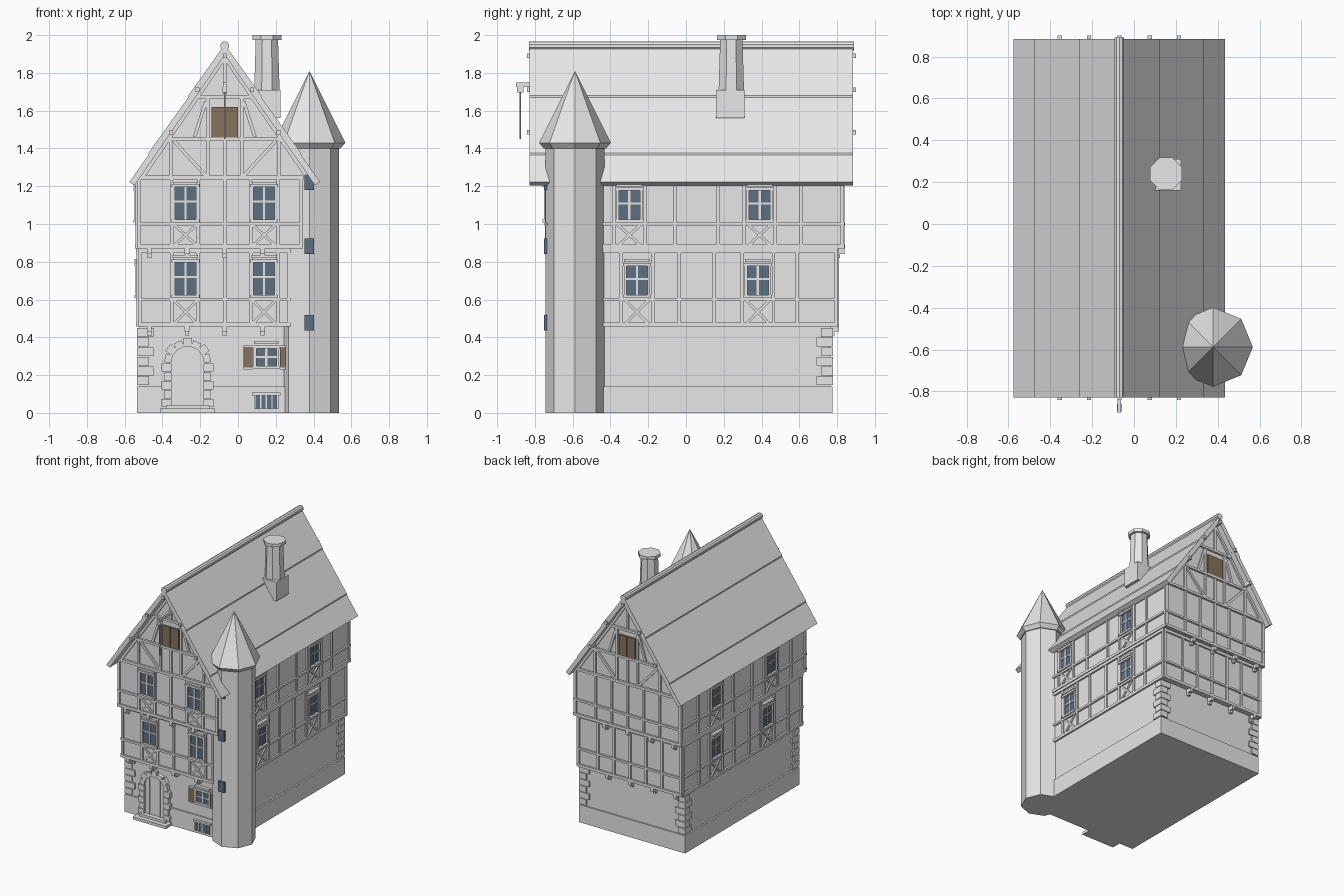
import bpy, bmesh, math
from mathutils import Matrix, Vector

if "Cube" in bpy.data.objects:
    bpy.data.objects.remove(bpy.data.objects["Cube"], do_unlink=True)


def material(name, rgb):
    m = bpy.data.materials.new(name)
    m.use_nodes = True
    m.diffuse_color = (*rgb, 1)
    m.node_tree.nodes["Principled BSDF"].inputs["Base Color"].default_value = (*rgb, 1)
    return m


GREY = material("pale grey", (.8, .8, .8))
GLASS = material("blue grey glass", (.11, .16, .22))
BROWN = material("brown wood", (.24, .17, .11))
parts = {}


def part(name, mat=GREY):
    """Mesh that collects all pieces of one named part."""
    return parts.setdefault(name, (bmesh.new(), mat))[0]


def box(bm, lo, hi, M=Matrix()):
    lo, hi = Vector(lo), Vector(hi)
    bmesh.ops.create_cube(bm, size=1, matrix=M @ Matrix.Translation((lo + hi) / 2) @ Matrix.Diagonal((*(hi - lo), 1)))


def bar(bm, M, p, q, width=.018, depth=.012):
    """Flat beam from p to q on a wall plane."""
    p, q = Vector(p), Vector(q)
    d, mid = q - p, (p + q) / 2
    bmesh.ops.create_cube(bm, size=1, matrix=M @ Matrix.Translation((*mid, depth / 2))
                          @ Matrix.Rotation(math.atan2(d.y, d.x), 4, 'Z')
                          @ Matrix.Diagonal((d.length, width, depth, 1)))


def prism(bm, outline, w0, w1, M):
    """Outline extruded along the plane's normal."""
    face = bm.faces.new([bm.verts.new(M @ Vector((u, v, w0))) for u, v in outline])
    verts = [e for e in bmesh.ops.extrude_face_region(bm, geom=[face])["geom"] if isinstance(e, bmesh.types.BMVert)]
    bmesh.ops.translate(bm, verts=verts, vec=M.to_3x3() @ Vector((0, 0, w1 - w0)))


def cone(bm, x, y, z0, z1, r0, r1, sides=8, turn=0):
    bmesh.ops.create_cone(bm, cap_ends=True, segments=sides, radius1=r0, radius2=r1, depth=z1 - z0,
                          matrix=Matrix.Translation((x, y, (z0 + z1) / 2)) @ Matrix.Rotation(turn, 4, 'Z'))


def plane(side, offset):
    """Wall plane: u runs right, v up, w outward."""
    turn = {"front": 0, "right": 90, "rear": 180, "left": 270}[side]
    R = Matrix.Rotation(math.radians(turn), 4, 'Z')
    return Matrix.Translation(R @ Vector((0, -offset, 0))) @ R @ Matrix.Rotation(math.pi / 2, 4, 'X')


def window(M, u, v0, v1, width=.125, transom=.55):
    a, b, t = u - width / 2, u + width / 2, v0 + (v1 - v0) * transom
    box(part("window_glass", GLASS), (a, v0, 0), (b, v1, .006), M)
    fr = part("window_frames")
    for x in (a, b):
        bar(fr, M, (x, v0), (x, v1), .014, .018)
    for z, extra in ((v0, .012), (v1, .012), (v1 + .022, .005)):
        bar(fr, M, (a - extra, z), (b + extra, z), .016, .024)
    bar(fr, M, (u, v0), (u, v1), .012, .012)
    bar(fr, M, (a, t), (b, t), .01, .012)


def framing(M, u0, u1, sill, rail, top, posts, windows, height):
    """Timber frame of one storey, with crossed braces under each window."""
    bm = part("timber_frame")
    for z, wid in ((sill, .022), (rail, .016), (top, .022)):
        bar(bm, M, (u0, z), (u1, z), wid, .014)
    for u in [u0 + .01, u1 - .01] + posts:
        if u0 < u < u1:
            bar(bm, M, (u, sill), (u, top))
    for u in windows:
        window(M, u, rail + .015, rail + .015 + height)
        for s in (-1, 1):
            bar(bm, M, (u - s * .065, sill), (u + s * .065, rail), .014, .01)


CX = -.07                                   # ridge line
# Storeys: half width, front, back, bottom, top
STOREYS = {"plinth": (.465, -.655, .775, 0, .14), "stone_ground_floor": (.452, -.645, .765, 0, .46),
           "first_floor": (.455, -.70, .797, .46, .88)}
for name, (h, y0, y1, z0, z1) in STOREYS.items():
    box(part(name), (CX - h, y0, z0), (CX + h, y1, z1))
H3, F3, B3 = .46, -.735, .828
prism(part("upper_floor_and_gables"), [(CX - H3, .87), (CX + H3, .87), (CX + H3, 1.23), (CX, 1.9), (CX - H3, 1.23)],
      -B3, -F3, plane("front", 0))

# Timber framing on all four sides
offsets = (-.28, -.14, 0, .14, .28)
for side, s in (("front", 1), ("rear", -1)):
    low, high = (plane(side, .70), plane(side, -F3)) if s > 0 else (plane(side, .797), plane(side, B3))
    c = CX * s
    posts = [c + o for o in offsets]
    wins = [c - .208, c + .208] if s > 0 else []
    ends = (.28, .345) if s > 0 else (c + .46, c + .465)
    framing(low, c - .46, ends[0], .468, .6, .858, posts, wins, .19)
    framing(high, c - .465, ends[1], .882, 1.0, 1.245, posts, wins, .19)
    # Gable timbers
    bm = part("gable_timbers")
    for z, w in ((1.245, .42), (1.45, .29), (1.67, .15)):
        bar(bm, high, (c - w, z), (c + w, z), .018, .016)
    for z0, z1 in ((1.245, 1.45), (1.67, 1.87)):
        bar(bm, high, (c, z0), (c, z1))
    for k in (-1, 1):
        bar(bm, high, (c + k * .09, 1.245), (c + k * .09, 1.67))
        bar(bm, high, (c + k * .285, 1.245), (c + k * .285, 1.47))
        bar(bm, high, (c + k * .27, 1.44), (c + k * .1, 1.255))
        bar(bm, high, (c + k * .16, 1.46), (c + k * .1, 1.65))
        bar(bm, high, (c + k * .44, 1.245), (c, 1.885), .022)
        box(part("loft_shutters", BROWN), (c + k * .036 - .034, 1.455, 0), (c + k * .036 + .034, 1.62, .012), high)
    # Jetty brackets
    for o in (-.4, -.2, 0, .2):
        for M, z in ((low, .46), (high, .87)):
            u = c + o * s
            box(part("jetty_brackets"), (u - .013, z - .03, -.06), (u + .013, z, .012), M)
            box(part("jetty_brackets"), (u - .011, z - .05, -.06), (u + .011, z - .03, -.012), M)

for side, s in (("right", 1), ("left", -1)):
    for h, y0, y1, z, wins, extra in ((.455, -.70, .805, (.468, .6, .858), (-.26, .38), (-.52, -.035, .15, .59)),
                                      (.46, -.735, .838, (.882, 1.0, 1.22), (-.3, .39), (-.55, -.06, .17, .61))):
        M = plane(side, h + CX * s)
        posts = [s * (w + k * .083) for w in wins for k in (-1, 1)] + [s * y for y in extra]
        framing(M, min(s * y0, s * y1), max(s * y0, s * y1), *z, posts, [s * w for w in wins], .17)

# Roof with three overlapping courses a side
top, pitch, lip = 1.95, 1.446, .01
half = [(0, top)]
for z in (1.67, 1.365):
    d = (top - z) / pitch
    half += [(d, z + lip), (d, z)]
half += [(.505, 1.222), (.477, 1.205)]
outline = [(CX + d, z) for d, z in half] + [(CX, 1.895)] + [(CX - d, z) for d, z in reversed(half[1:])]
prism(part("roof"), outline, -.885, .828, plane("front", 0))
bmesh.ops.create_cone(part("ridge_cap"), cap_ends=True, segments=10, radius1=.024, radius2=.024, depth=1.72,
                      matrix=Matrix.Translation((CX, .03, 1.943)) @ Matrix.Rotation(math.pi / 2, 4, 'X'))
for d, z in ((-.285, 1.485), (-.145, 1.71), (0, 1.89), (.145, 1.71), (.285, 1.485)):
    box(part("purlins"), (CX + d - .01, -.842, z - .012), (CX + d + .01, .9, z + .012))

# Loft hoist
hoist = part("hoist")
box(hoist, (CX - .009, -.9, 1.725), (CX + .009, F3, 1.75))
box(hoist, (CX - .012, -.895, 1.695), (CX + .012, -.86, 1.725))
cone(hoist, CX, -.878, 1.45, 1.70, .004, .004, 6)

# Chimney
box(part("chimney"), (.08, .16, 1.56), (.225, .31, 1.71))
cone(part("chimney"), .153, .24, 1.70, 1.975, .073, .064, 8, math.pi / 8)
cone(part("chimney"), .153, .24, 1.975, 2.0, .083, .083, 8, math.pi / 8)

# Stair tower
TX, TY = .378, -.588
cone(part("tower"), TX, TY, 0, 1.42, .157, .157)
cone(part("tower_roof"), TX, TY, 1.40, 1.43, .165, .19)
cone(part("tower_roof"), TX, TY, 1.43, 1.81, .19, 0)
for z in (.435, .84, 1.18):
    box(part("tower_windows", GLASS), (TX - .025, -.753, z), (TX + .025, -.70, z + .083))

# Corner stones
for x, sx in ((CX - .452, 1), (CX + .452, -1)):
    for y, sy in ((-.645, 1), (.765, -1)):
        for i in range(6):
            a, b = (.075, .05) if i % 2 else (.05, .075)
            xs, ys = sorted((x - sx * .012, x + sx * a)), sorted((y - sy * .012, y + sy * b))
            z = .148 + i * .051
            box(part("corner_stones"), (xs[0], ys[0], z), (xs[1], ys[1], z + .046))

# Arched door
W = plane("front", .645)
DX, DZ = -.267, .265
arch = [(DX + .09 * math.cos(math.pi * i / 12), DZ + .09 * math.sin(math.pi * i / 12)) for i in range(13)]
prism(part("door"), arch + [(DX - .09, .03), (DX + .09, .03)], 0, .014, W)
for x in (-.045, .045):
    bar(part("door"), W, (DX + x, .04), (DX + x, .33), .006, .02)
stones = part("door_surround")
for i in range(7):
    a = math.pi * (i + .5) / 7
    r = .132 if i % 2 else .122
    ray = Vector((math.cos(a), math.sin(a)))
    bar(stones, W, Vector((DX, DZ)) + ray * .085, Vector((DX, DZ)) + ray * r, .045, .028)
for k in (-1, 1):
    for i in range(5):
        w = .125 if i % 2 else .138
        z = .03 + i * .047
        bar(stones, W, (DX + k * .085, z + .022), (DX + k * w, z + .022), .043, .028)
box(part("door_step"), (DX - .145, 0, 0), (DX + .145, .022, .085), W)
box(part("door_step"), (DX - .115, 0, 0), (DX + .115, .042, .05), W)

# Ground floor window, shutters and cellar grille
window(W, .15, .24, .35, .12, .5)
for u in (.028, .222):
    box(part("window_shutters", BROWN), (u, .235, 0), (u + .05, .352, .014), W)
    for z in (.235, .352):
        bar(part("window_frames"), W, (u, z), (u + .05, z), .008, .018)
P = plane("front", .655)
box(part("cellar_glass", GLASS), (.085, .02, 0), (.215, .095, .006), P)
bar(part("cellar_grille"), P, (.075, .1), (.225, .1), .014, .018)
for i in range(5):
    bar(part("cellar_grille"), P, (.09 + i * .03, .02), (.09 + i * .03, .1), .007, .012)

# Turn collected parts into objects
for name, (bm, mat) in parts.items():
    bmesh.ops.recalc_face_normals(bm, faces=bm.faces[:])
    mesh = bpy.data.meshes.new(name)
    bm.to_mesh(mesh)
    bm.free()
    mesh.materials.append(mat)
    bpy.context.scene.collection.objects.link(bpy.data.objects.new(name, mesh))
